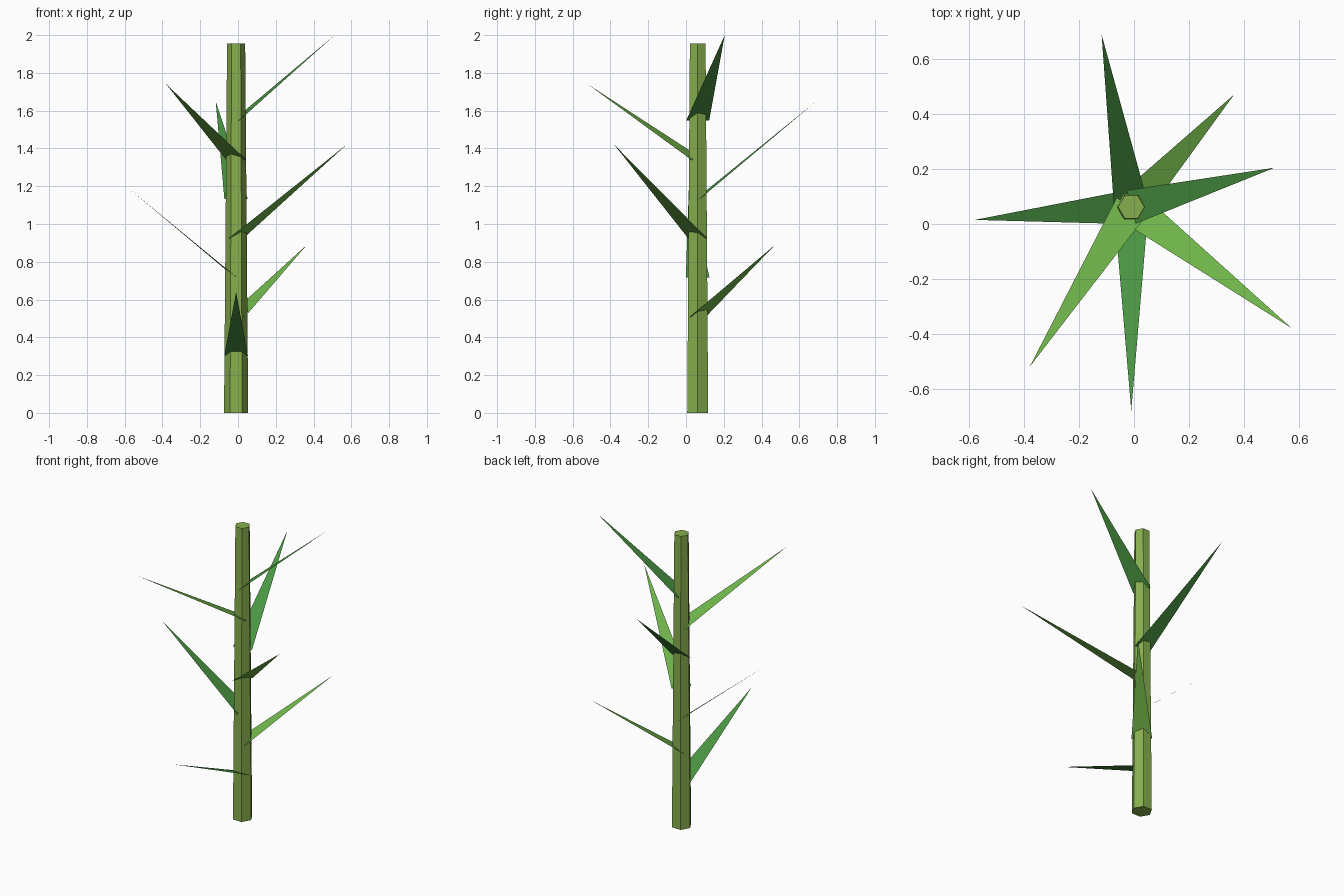
import bpy
import math
from mathutils import Vector

if "Cube" in bpy.data.objects:
    bpy.data.objects.remove(bpy.data.objects["Cube"])

CX, CY = -0.01, 0.062      # stem axis
HALF_WIDTH = 0.063         # half the leaf base


def material(name, rgb):
    m = bpy.data.materials.new(name)
    m.diffuse_color = (*rgb, 1)
    m.use_nodes = True
    m.node_tree.nodes["Principled BSDF"].inputs["Base Color"].default_value = m.diffuse_color
    return m


stem_green = material("stem_green", (0.24, 0.43, 0.075))
leaf_greens = [material("leaf_green", (0.068, 0.30, 0.055)),
               material("leaf_light_green", (0.17, 0.48, 0.073))]

# Tapered six-sided stem, corners pointing along x
bpy.ops.mesh.primitive_cone_add(vertices=6, radius1=0.064, radius2=0.048, depth=1.955,
                                location=(CX, CY, 1.955 / 2),
                                rotation=(0, 0, math.radians(30)))
stem = bpy.context.object
stem.name = "stem"
stem.data.materials.append(stem_green)

# Flat triangular leaves spiralling up the stem, given by their tips
tips = [(-0.01, -0.68, 0.64), (0.365, 0.472, 0.89), (-0.58, 0.015, 1.19),
        (0.575, -0.38, 1.42), (-0.118, 0.69, 1.65), (-0.38, -0.52, 1.74),
        (0.512, 0.205, 2.0)]

for i, tip in enumerate(tips):
    tip = Vector(tip)
    base = Vector((CX, CY, 0.30 + i * 0.208))
    out = Vector((tip.x - CX, tip.y - CY, 0)).normalized()
    side = Vector((-out.y, out.x, 0)) * HALF_WIDTH
    mesh = bpy.data.meshes.new("leaf")
    mesh.from_pydata([base - side, tip, base + side], [], [(0, 1, 2)])
    mesh.materials.append(leaf_greens[i % 2])
    leaf = bpy.data.objects.new(f"leaf_{i + 1}", mesh)
    bpy.context.collection.objects.link(leaf)

# Hexagon orientation: keep a corner on the +x side
corner = max((v.co for v in stem.data.vertices), key=lambda c: c.x)
stem.rotation_euler.z = -math.atan2(corner.y, corner.x)
